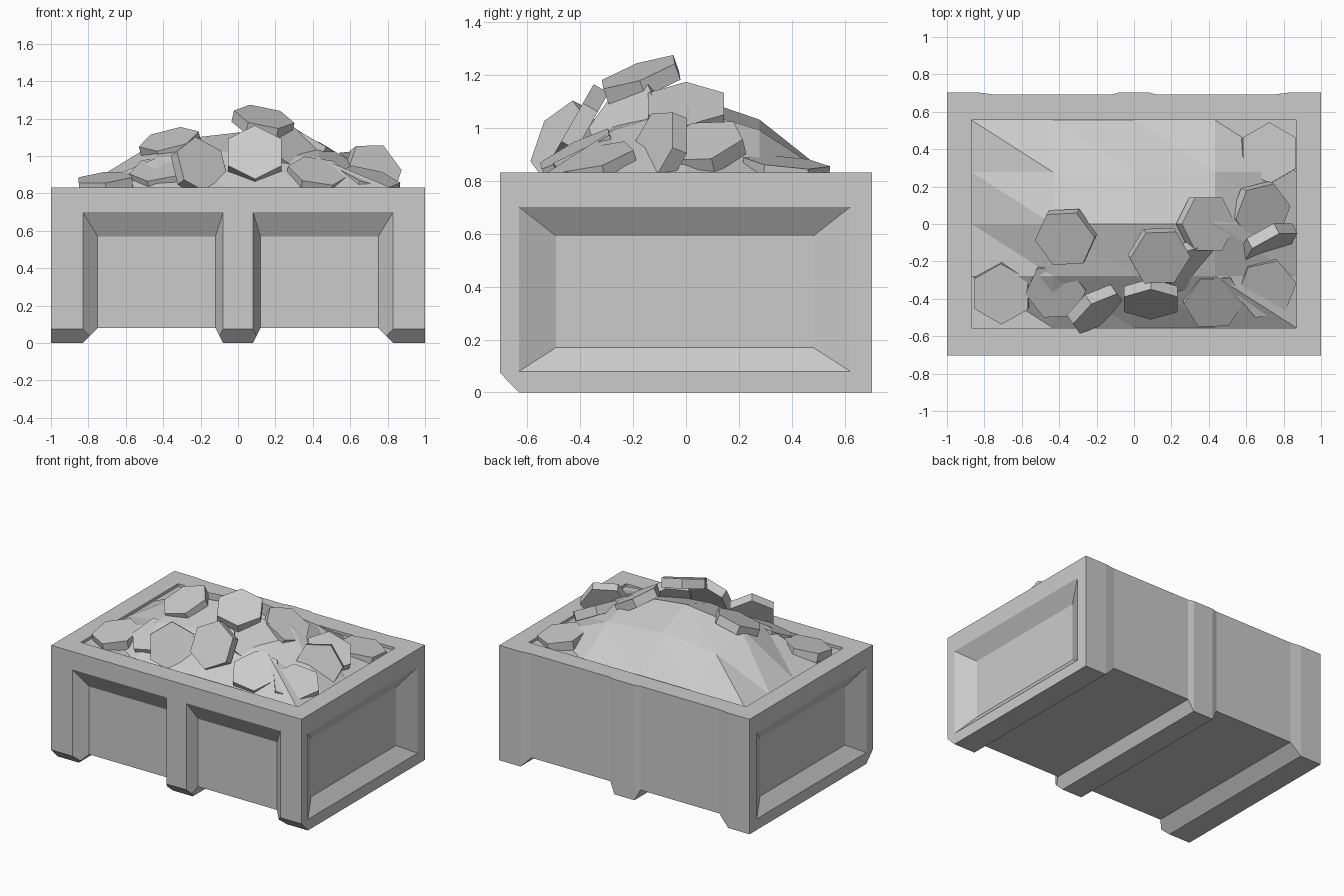
import bpy, bmesh, math
from mathutils import Vector, Matrix

cube = bpy.data.objects.get("Cube")
if cube:
    bpy.data.objects.remove(cube, do_unlink=True)

grey = bpy.data.materials.new("plain_grey")
grey.use_nodes = True
colour = (0.6, 0.6, 0.6, 1)
grey.diffuse_color = colour
grey.node_tree.nodes["Principled BSDF"].inputs["Base Color"].default_value = colour

HALF_X, HALF_Y, RIM, FOOT = 1.0, 0.703, 0.83, 0.08


def add_object(name, bm):
    bmesh.ops.recalc_face_normals(bm, faces=bm.faces)
    mesh = bpy.data.meshes.new(name)
    bm.to_mesh(mesh)
    bm.free()
    mesh.materials.append(grey)
    obj = bpy.data.objects.new(name, mesh)
    bpy.context.collection.objects.link(obj)
    return obj


def hull(name, points):
    """Convex solid around a few points."""
    bm = bmesh.new()
    for p in points:
        bm.verts.new(p)
    bmesh.ops.convex_hull(bm, input=bm.verts)
    return add_object(name, bm)


def box(name, x0, x1, y0, y1, z0, z1):
    return hull(name, [(x, y, z) for x in (x0, x1) for y in (y0, y1) for z in (z0, z1)])


def rect(axis, at, u0, u1, z0, z1):
    """Corners of an upright rectangle across the given axis."""
    pts = [(u0, z0), (u1, z0), (u1, z1), (u0, z1)]
    return [Vector((at, u, z) if axis == "x" else (u, at, z)) for u, z in pts]


def recess(outer, inner):
    """Tapered cutter, carried a little past the outer opening."""
    mouth = [o + (o - i) * 0.3 for o, i in zip(outer, inner)]
    return hull("cutter", mouth + inner)


def carve(target, cutters):
    for cutter in cutters:
        cutter.hide_render = True
        mod = target.modifiers.new("cut", "BOOLEAN")
        mod.operation = "DIFFERENCE"
        mod.solver = "EXACT"
        mod.object = cutter
    bpy.context.view_layer.update()
    graph = bpy.context.evaluated_depsgraph_get()
    mesh = bpy.data.meshes.new_from_object(target.evaluated_get(graph))
    target.modifiers.clear()
    target.data = mesh
    for cutter in cutters:
        bpy.data.objects.remove(cutter, do_unlink=True)


# Crate body with recessed panels and three runners underneath
crate = box("crate", -HALF_X, HALF_X, -HALF_Y, HALF_Y, 0, RIM)
cutters = []
for side in (-1, 1):
    o0, o1, i0, i1 = sorted((side * 0.83, side * 0.08)) + sorted((side * 0.75, side * 0.12))
    # front panel, open at the bottom
    cutters.append(recess(rect("y", -HALF_Y, o0, o1, -0.2, 0.70),
                          rect("y", -0.627, i0, i1, -0.2, 0.57)))
    # shallow back panel
    cutters.append(recess(rect("y", HALF_Y, o0, o1, -0.2, 1),
                          rect("y", 0.692, i0, i1, -0.2, 1)))
    # gap between runners
    slope0, slope1 = o0 - i0, o1 - i1
    profile = [(i0, FOOT), (i1, FOOT), (o1 + slope1, -FOOT), (o0 + slope0, -FOOT)]
    cutters.append(hull("cutter", [(x, y, z) for x, z in profile for y in (-1, 1)]))
    # end panel
    cutters.append(recess(rect("x", side * HALF_X, -0.63, 0.62, 0.08, 0.70),
                          rect("x", side * 0.927, -0.49, 0.48, 0.17, 0.59)))
# bevel along the lower front edge
bevel = [(-0.776, 0.15), (-0.557, -0.075), (-0.776, -0.075)]
cutters.append(hull("cutter", [(x, y, z) for x in (-1.1, 1.1) for y, z in bevel]))
# opening in the top
OPEN_X, OPEN_Y = 0.868, 0.555
cutters.append(box("cutter", -OPEN_X, OPEN_X, -OPEN_Y, OPEN_Y, 0.75, 1))
carve(crate, cutters)

# Faceted mound filling the crate
heights = {(0, 0): 1.125, (1, 0): 1.075, (0, 1): 1.03, (1, 1): 0.99}
bm = bmesh.new()
steps = range(-2, 3)
grid = {(i, j): bm.verts.new((i * OPEN_X / 2, j * OPEN_Y / 2,
                              heights.get((abs(i), abs(j)), 0.81)))
        for i in steps for j in steps}
for i in steps[:-1]:
    for j in steps[:-1]:
        a, b = grid[i, j], grid[i + 1, j]
        c, d = grid[i + 1, j + 1], grid[i, j + 1]
        bm.faces.new((a, b, d))
        bm.faces.new((b, c, d))
mound = add_object("mound", bm)

# Six-sided pieces: centre of the top face, tilt of its normal, spin in degrees
pieces = [
    (-.71, -.375, .885, -.1, -.18, 30),
    (-.42, -.365, .935, -.15, -.4, 5),
    (-.37, -.08, 1.09, -.22, -.33, 5),
    (-.19, -.48, .95, .52, -.76, 5),
    (.09, -.43, 1.02, 0, -.87, 30),
    (.14, -.18, 1.21, .2, -.33, 0),
    (.40, .0, 1.09, .5, 0, 0),
    (.69, .06, .95, .45, -.2, 10),
    (.73, -.13, .92, .45, -.83, 30),
    (.43, -.42, .92, .15, -.45, 0),
    (.71, -.35, .89, .25, -.25, 10),
    (.725, .38, .87, .13, .1, 30),
    (.31, -.24, 1.04, .55, -.6, 0),
]
RADIUS, THICK = 0.165, 0.065
for n, (x, y, z, tx, ty, spin) in enumerate(pieces, 1):
    normal = Vector((tx, ty, math.sqrt(1 - tx * tx - ty * ty)))
    turn = Vector((0, 0, 1)).rotation_difference(normal).to_matrix().to_4x4()
    place = Matrix.Translation((x, y, z)) @ turn
    corners = [math.radians(spin + 60 * k) for k in range(6)]
    hull(f"hex_piece_{n}", [place @ Vector((RADIUS * math.cos(a), RADIUS * math.sin(a), h))
                            for a in corners for h in (0, -THICK)])
